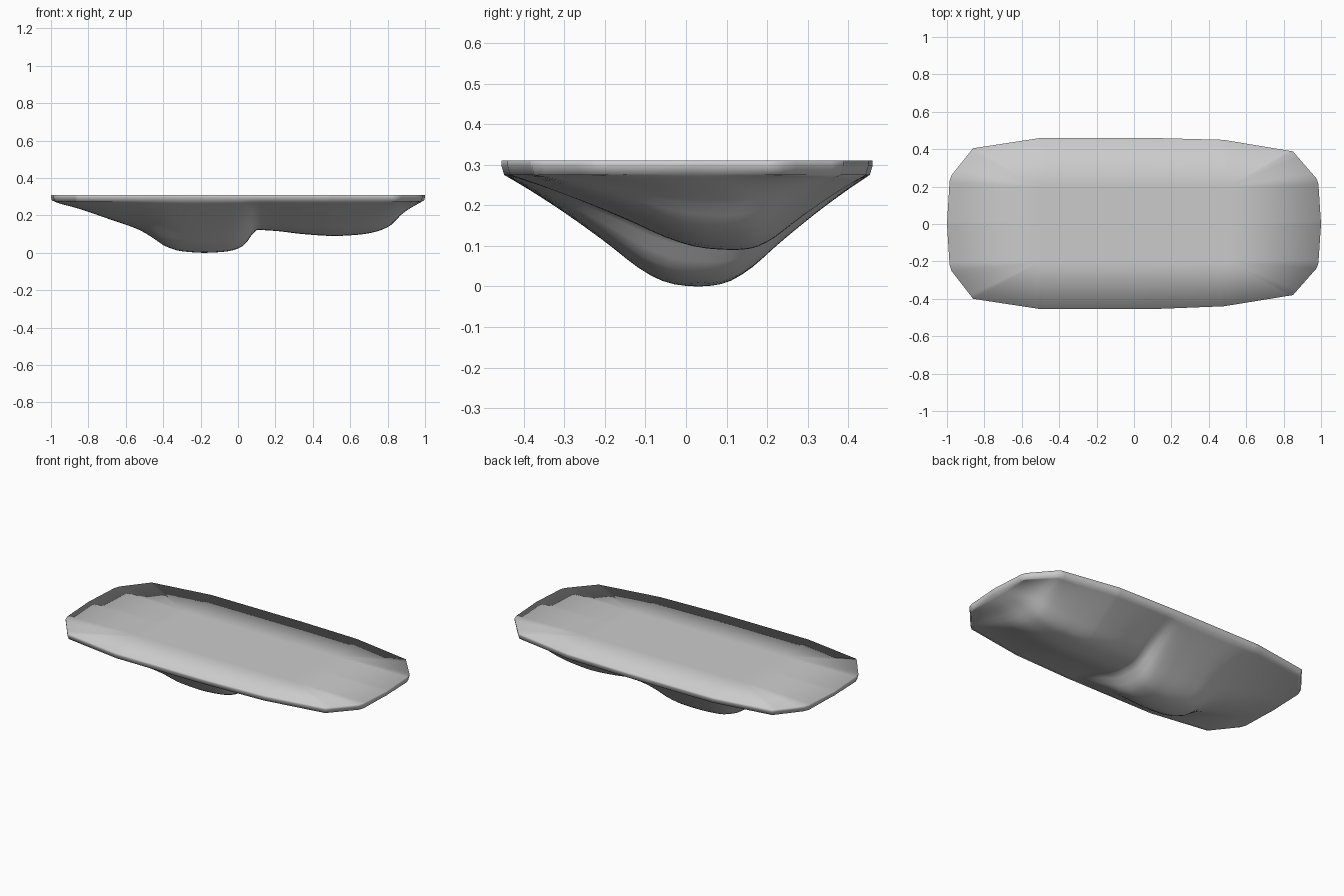
import bpy, bmesh

if "Cube" in bpy.data.objects:
    bpy.data.objects.remove(bpy.data.objects["Cube"])

# plan outline half-widths, keel line and cross-section shape as (x, value) points
BACK = [(-1, .23), (-.86, .405), (-.5, .46), (.1, .46), (.48, .45), (.85, .388), (1, .215)]
FRONT = [(-1, .22), (-.86, .40), (-.5, .455), (.1, .455), (.48, .44), (.85, .38), (1, .21)]
KEEL_Z = [(-1, .28), (-.96, .264), (-.87, .24), (-.7, .183), (-.53, .122), (-.45, .075),
          (-.39, .035), (-.3, .008), (-.18, 0), (-.07, .006), (.01, .026), (.05, .06),
          (.1, .122), (.2, .117), (.35, .1), (.52, .09), (.65, .097), (.73, .11),
          (.81, .14), (.89, .215), (.96, .258), (1, .28)]
KEEL_Y = [(-1, 0), (-.6, .02), (-.2, .03), (0, .045), (.15, .09), (.5, .12), (.8, .11), (1, 0)]
SECTION = [(0, 0), (.14, .145), (.32, .35), (.52, .6), (.72, .865), (.83, .96), (.92, .993), (1, 1)]
RIM_Z, TOP_Z = .275, .31


def lerp_at(pts, x):
    for (a, va), (b, vb) in zip(pts, pts[1:]):
        if x <= b:
            return va + (vb - va) * (x - a) / (b - a)
    return pts[-1][1]


def smooth_at(pts, x):
    # monotone cubic interpolation
    d = [(q[1] - p[1]) / (q[0] - p[0]) for p, q in zip(pts, pts[1:])]
    m = [d[0]] + [2 * a * b / (a + b) if a * b > 0 else 0 for a, b in zip(d, d[1:])] + [d[-1]]
    for i, (p, q) in enumerate(zip(pts, pts[1:])):
        if x <= q[0]:
            h = q[0] - p[0]
            t = (x - p[0]) / h
            return (p[1] * (1 + 2 * t) * (1 - t) ** 2 + h * m[i] * t * (1 - t) ** 2
                    + q[1] * t * t * (3 - 2 * t) + h * m[i + 1] * t * t * (t - 1))
    return pts[-1][1]


bm = bmesh.new()
NT = 32
xs = sorted({round(-1 + i * .025, 3) for i in range(81)} | {-.86, .48})
rows = []

# lofted underside hull, one cross-section per station
for x in xs:
    row = []
    ky, kz = smooth_at(KEEL_Y, x), smooth_at(KEEL_Z, x)
    for j in range(NT + 1):
        t = -1 + 2 * j / NT
        edge = .985 * (lerp_at(BACK, x) if t > 0 else -lerp_at(FRONT, x))
        y = ky + (edge - ky) * abs(t)
        z = RIM_Z + (kz - RIM_Z) * smooth_at(SECTION, 1 - abs(t))
        px = x * .995 - (.014 * abs(t) * (1 if x > 0 else -1) if abs(x) == 1 else 0)
        row.append(bm.verts.new((px, y, z)))
    rows.append(row)
for a, b in zip(rows, rows[1:]):
    for j in range(NT):
        bm.faces.new((a[j], b[j], b[j + 1], a[j + 1]))


def extrude_rim(move):
    edges = [e for e in bm.edges if e.is_boundary]
    res = bmesh.ops.extrude_edge_only(bm, edges=edges)
    verts = [g for g in res["geom"] if isinstance(g, bmesh.types.BMVert)]
    for v in verts:
        v.co = move(v.co)
    return verts


# short upright rim
extrude_rim(lambda c: (c.x / .995, c.y / .985, TOP_Z - .012))
extrude_rim(lambda c: (c.x, c.y, TOP_Z))

# flat top deck: border band, then centre panel
inner = extrude_rim(lambda c: (max(-.5, min(.5, c.x)), max(-.2, min(.2, c.y)), TOP_Z))
bmesh.ops.remove_doubles(bm, verts=inner, dist=.0005)
bmesh.ops.holes_fill(bm, edges=[e for e in bm.edges if e.is_boundary], sides=0)
bmesh.ops.recalc_face_normals(bm, faces=bm.faces)
for f in bm.faces:
    f.smooth = True

mesh = bpy.data.meshes.new("basin_body")
bm.to_mesh(mesh)
bm.free()
body = bpy.data.objects.new("basin_body", mesh)
bpy.context.collection.objects.link(body)
